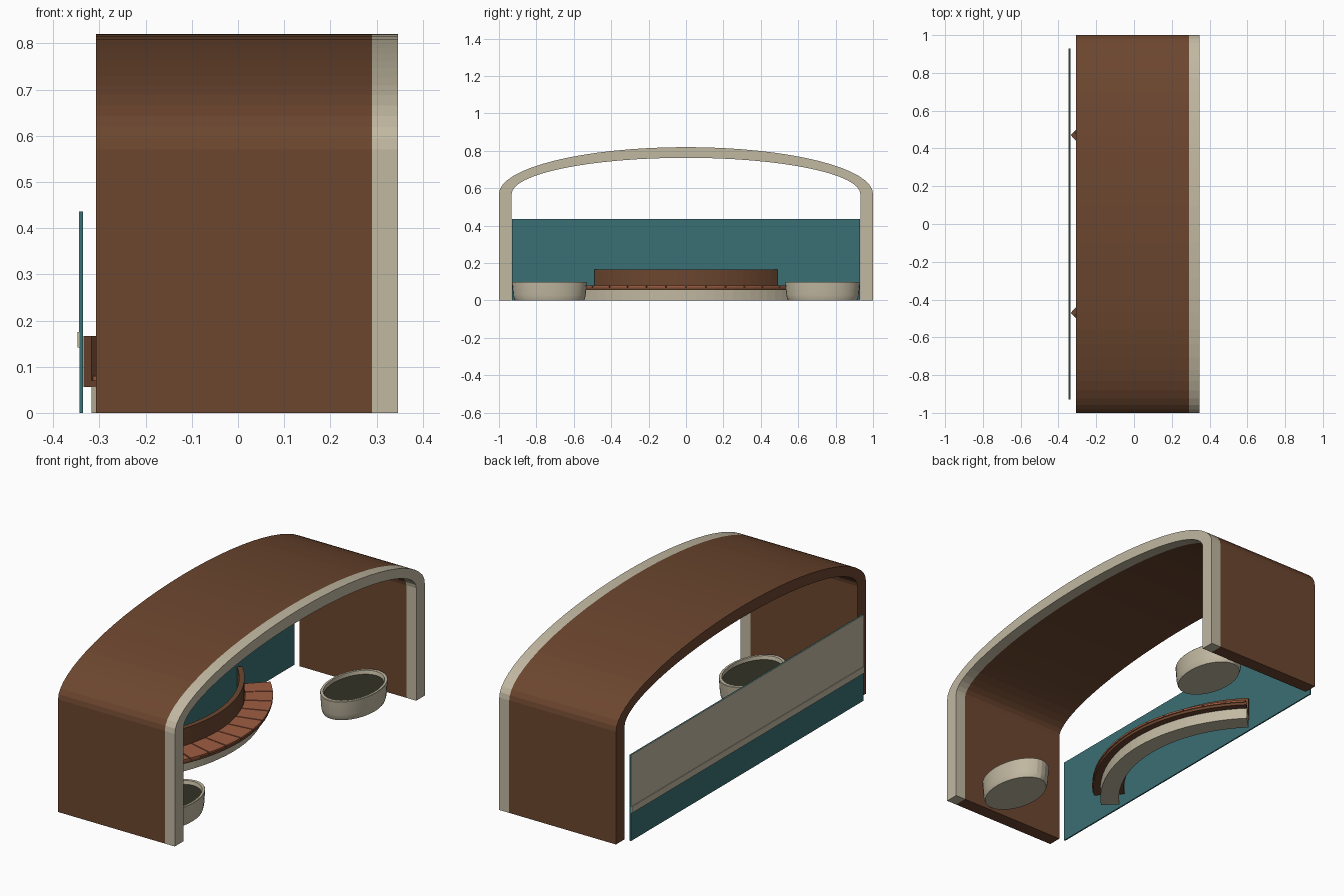
import bpy, bmesh, math

if "Cube" in bpy.data.objects:
    bpy.data.objects.remove(bpy.data.objects["Cube"])


def lin(v):
    v /= 255
    return v / 12.92 if v <= 0.04045 else ((v + 0.055) / 1.055) ** 2.4


def material(name, r, g, b):
    m = bpy.data.materials.new(name)
    m.diffuse_color = (lin(r), lin(g), lin(b), 1)
    m.use_nodes = True
    m.node_tree.nodes["Principled BSDF"].inputs["Base Color"].default_value = m.diffuse_color
    return m


BROWN = material("brown_wood", 108, 70, 47)
STONE = material("pale_stone", 193, 184, 161)
TEAL = material("teal", 58, 111, 115)
CLAY = material("terracotta", 158, 92, 66)
SOIL = material("dark_soil", 50, 50, 38)


def finish(name, bm, *mats):
    bmesh.ops.recalc_face_normals(bm, faces=bm.faces)
    me = bpy.data.meshes.new(name)
    bm.to_mesh(me)
    bm.free()
    for m in mats:
        me.materials.append(m)
    ob = bpy.data.objects.new(name, me)
    bpy.context.collection.objects.link(ob)
    return ob


def bridge(bm, loops, closed_u=True, closed_v=False):
    """Quad skin over equal-length rings of coordinates."""
    rings = [[bm.verts.new(p) for p in ring] for ring in loops]
    n = len(rings[0])
    pairs = list(zip(rings, rings[1:])) + ([(rings[-1], rings[0])] if closed_v else [])
    for a, b in pairs:
        for i in range(n if closed_u else n - 1):
            j = (i + 1) % n
            bm.faces.new((a[i], a[j], b[j], b[i]))
    return rings


def box(name, x0, x1, y0, y1, z0, z1, mat):
    bm = bmesh.new()
    rings = bridge(bm, [[(x, y0, z0), (x, y1, z0), (x, y1, z1), (x, y0, z1)] for x in (x0, x1)])
    for r in rings:
        bm.faces.new(r)
    return finish(name, bm, mat)


# Arched shell: straight legs with a half-ellipse on top
def arch(name, x0, x1, mat, segs=32):
    bm = bmesh.new()

    def outline(w, h):
        arc = [(w * math.cos(math.pi * i / segs), 0.57 + h * math.sin(math.pi * i / segs))
               for i in range(segs + 1)]
        return [(w, 0)] + arc + [(-w, 0)]

    outer, inner = outline(1.0, 0.25), outline(0.932, 0.193)
    sections = [[(x0, *o), (x1, *o), (x1, *i), (x0, *i)] for o, i in zip(outer, inner)]
    rings = bridge(bm, sections)
    bm.faces.new(rings[0])
    bm.faces.new(rings[-1])
    return finish(name, bm, mat)


arch("arch_shell", -0.308, 0.29, BROWN)
arch("arch_front_trim", 0.29, 0.346, STONE)

# Rear screen, with the upper part of its outer face in pale stone
box("rear_screen", -0.343, -0.336, -0.93, 0.93, 0, 0.436, TEAL)
box("rear_screen_facing", -0.3445, -0.343, -0.93, 0.93, 0.14, 0.436, STONE)
box("rear_screen_rail", -0.348, -0.3445, -0.93, 0.93, 0.142, 0.175, STONE)


# Curved bench: concentric quarter rings
def ring_part(bm, r0, r1, z0, z1, a0, a1, segs):
    cx = -0.805
    sections = []
    for i in range(segs + 1):
        a = math.radians(a0 + (a1 - a0) * i / segs)
        c, s = math.cos(a), math.sin(a)
        sections.append([(cx + r * c, r * s, z)
                         for r, z in ((r0, z0), (r1, z0), (r1, z1), (r0, z1))])
    rings = bridge(bm, sections)
    bm.faces.new(rings[0])
    bm.faces.new(rings[-1])


for name, r0, r1, z0, z1, mat in (
        ("bench_base", 0.69, 0.78, 0, 0.056, STONE),
        ("bench_seat_frame", 0.69, 0.815, 0.056, 0.07, BROWN),
        ("bench_backrest", 0.665, 0.69, 0.056, 0.166, BROWN)):
    bm = bmesh.new()
    ring_part(bm, r0, r1, z0, z1, -45, 45, 24)
    finish(name, bm, mat)

# Seat planks with narrow gaps
bm = bmesh.new()
planks = 12
step = 90 / planks
for k in range(planks):
    a = -45 + k * step
    ring_part(bm, 0.692, 0.82, 0.07, 0.08, a + 0.2, a + step - 0.2, 2)
finish("bench_seat_planks", bm, CLAY)


# Oval planters: lathe-like profile of (scale, height), soil set inside the rim
def planter(name, y):
    bm = bmesh.new()
    n = 32
    profile = ((0.92, 0), (0.95, 0.012), (0.97, 0.03), (1.0, 0.098), (0.99, 0.1),
               (0.91, 0.1), (0.89, 0.082))
    loops = [[(0.138 + 0.128 * s * math.cos(2 * math.pi * i / n),
               y + 0.2 * s * math.sin(2 * math.pi * i / n), z) for i in range(n)]
             for s, z in profile]
    rings = bridge(bm, loops)
    bm.faces.new(rings[0])
    soil = bm.faces.new(rings[-1])
    soil.material_index = 1
    ob = finish(name, bm, STONE, SOIL)
    bpy.context.view_layer.objects.active = ob
    ob.select_set(True)
    bpy.ops.object.shade_smooth_by_angle(angle=math.radians(15))
    ob.select_set(False)


planter("planter_left", -0.73)
planter("planter_right", 0.73)
